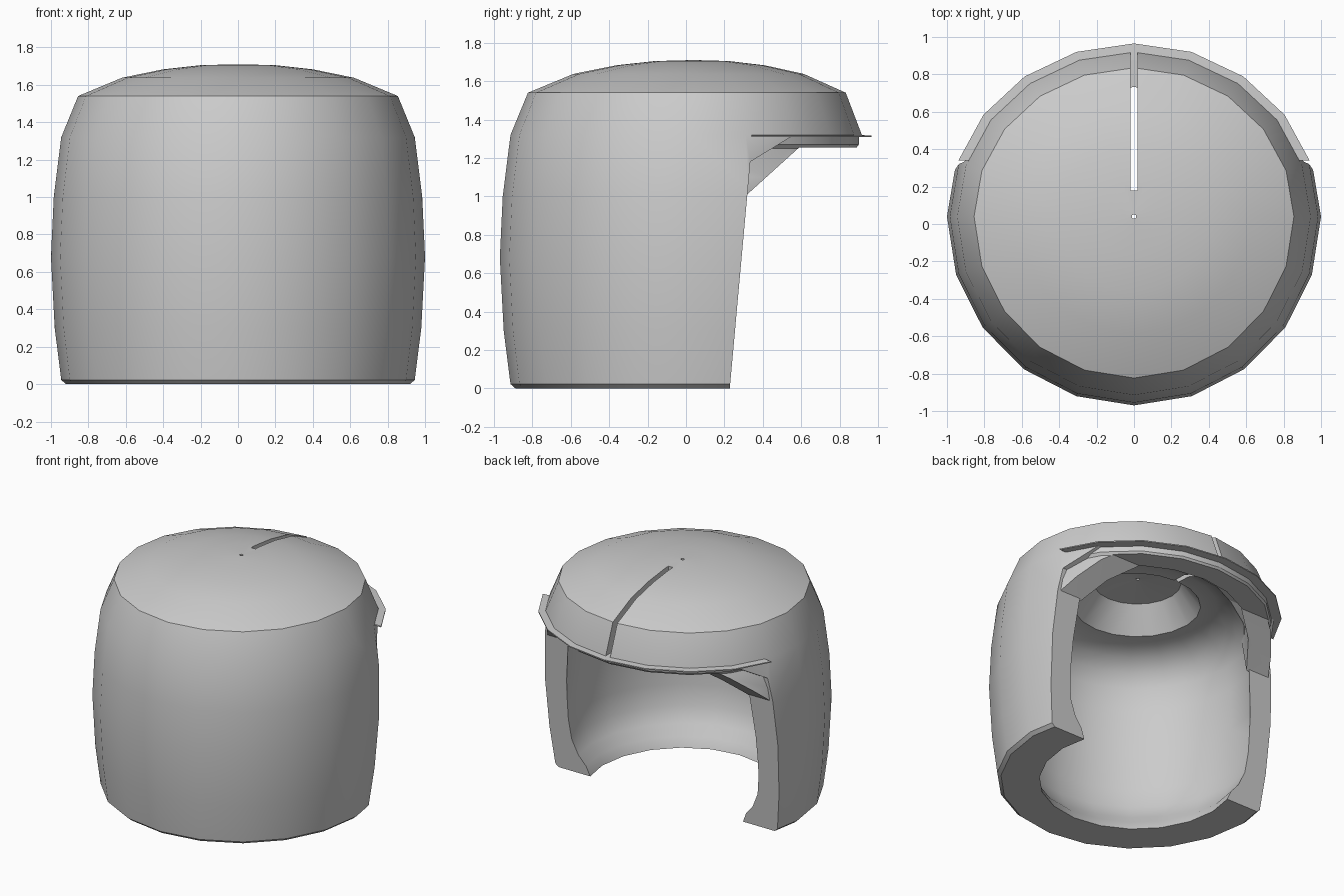
import bpy, bmesh, math

if "Cube" in bpy.data.objects:
    bpy.data.objects.remove(bpy.data.objects["Cube"])

SIDES = 20
CY = 0.04                     # axis sits slightly behind the middle
FRONT, BACK = 1.01, 0.93      # depth factors of the front and back halves


def finish(name, bm):
    bmesh.ops.remove_doubles(bm, verts=bm.verts, dist=1e-5)
    bmesh.ops.recalc_face_normals(bm, faces=bm.faces)
    mesh = bpy.data.meshes.new(name)
    bm.to_mesh(mesh)
    bm.free()
    obj = bpy.data.objects.new(name, mesh)
    bpy.context.collection.objects.link(obj)
    return obj


def revolve(name, profile):
    """Lathe a closed (radius, z) loop around the off-centre axis."""
    bm = bmesh.new()
    rings = []
    for i in range(SIDES):
        a = 2 * math.pi * i / SIDES
        c, s = math.cos(a), math.sin(a)
        depth = BACK if s > 0 else FRONT
        rings.append([bm.verts.new((r * c, CY + r * s * depth, z)) for r, z in profile])
    n = len(profile)
    for i in range(SIDES):
        p, q = rings[i], rings[(i + 1) % SIDES]
        for j in range(n):
            k = (j + 1) % n
            bm.faces.new((p[j], q[j], q[k], p[k]))
    return finish(name, bm)


def prism(name, outline, half_width):
    """Extrude a (y, z) outline across x."""
    bm = bmesh.new()
    face = bm.faces.new([bm.verts.new((-half_width, y, z)) for y, z in outline])
    ext = bmesh.ops.extrude_face_region(bm, geom=[face])
    moved = [v for v in ext["geom"] if isinstance(v, bmesh.types.BMVert)]
    bmesh.ops.translate(bm, verts=moved, vec=(2 * half_width, 0, 0))
    obj = finish(name, bm)
    obj.hide_render = True
    return obj


def boolean(obj, cutter, operation):
    mod = obj.modifiers.new(operation.lower(), 'BOOLEAN')
    mod.object, mod.operation, mod.solver = cutter, operation, 'EXACT'
    bpy.context.view_layer.objects.active = obj
    bpy.ops.object.modifier_apply(modifier=mod.name)
    bpy.data.objects.remove(cutter)


def smooth(obj):
    bpy.ops.object.select_all(action='DESELECT')
    obj.select_set(True)
    bpy.context.view_layer.objects.active = obj
    bpy.ops.object.shade_smooth_by_angle(angle=math.radians(30))


# Barrel-shaped shell: outer wall and dome, pinhole, then the hollow inside
shell = revolve("domed_shell", [
    (0.92, 0), (0.945, 0.022), (0.98, 0.3), (1.0, 0.68), (0.985, 1.0),
    (0.945, 1.32), (0.855, 1.54), (0.62, 1.638), (0.4, 1.683), (0.2, 1.705),
    (0.012, 1.71), (0.012, 1.56), (0.30, 1.54), (0.435, 1.365), (0.55, 1.36),
    (0.65, 1.325), (0.73, 1.255), (0.78, 1.16), (0.81, 1.0), (0.825, 0.7),
    (0.82, 0.4), (0.80, 0.25), (0.75, 0.14), (0.69, 0.07), (0.66, 0)])

# Large opening at the back, under the hood
boolean(shell, prism("opening_cutter", [
    (0.223, -0.1), (0.228, 0), (0.335, 1.18), (0.55, 1.312), (1.3, 1.312), (1.3, -0.1)],
    1.3), 'DIFFERENCE')

# Narrow slit from the dome down through the hood
boolean(shell, prism("slit_cutter", [
    (0.18, 1.2), (1.3, 1.2), (1.3, 2), (0.18, 2)], 0.018), 'DIFFERENCE')
smooth(shell)

# Inset lip below the hood, running down the slanted ends
lip = revolve("hood_lip", [
    (0.965, 0.95), (0.955, 1.1), (0.91, 1.25), (0.925, 1.27), (0.925, 1.325),
    (0.745, 1.325), (0.745, 1.25), (0.80, 0.95)])
boolean(lip, prism("lip_limits", [
    (0.31, 1.0), (0.33, 1.02), (0.59, 1.255), (1.3, 1.255), (1.3, 1.32), (0.31, 1.32)],
    1.3), 'INTERSECT')
smooth(lip)

# Thin flange standing out around the hood's lower edge
flange = revolve("hood_flange", [
    (0.90, 1.308), (0.995, 1.308), (0.995, 1.316), (0.90, 1.322)])
boolean(flange, prism("flange_limits", [
    (0.34, 1.2), (1.3, 1.2), (1.3, 1.4), (0.34, 1.4)], 1.3), 'INTERSECT')
smooth(flange)
